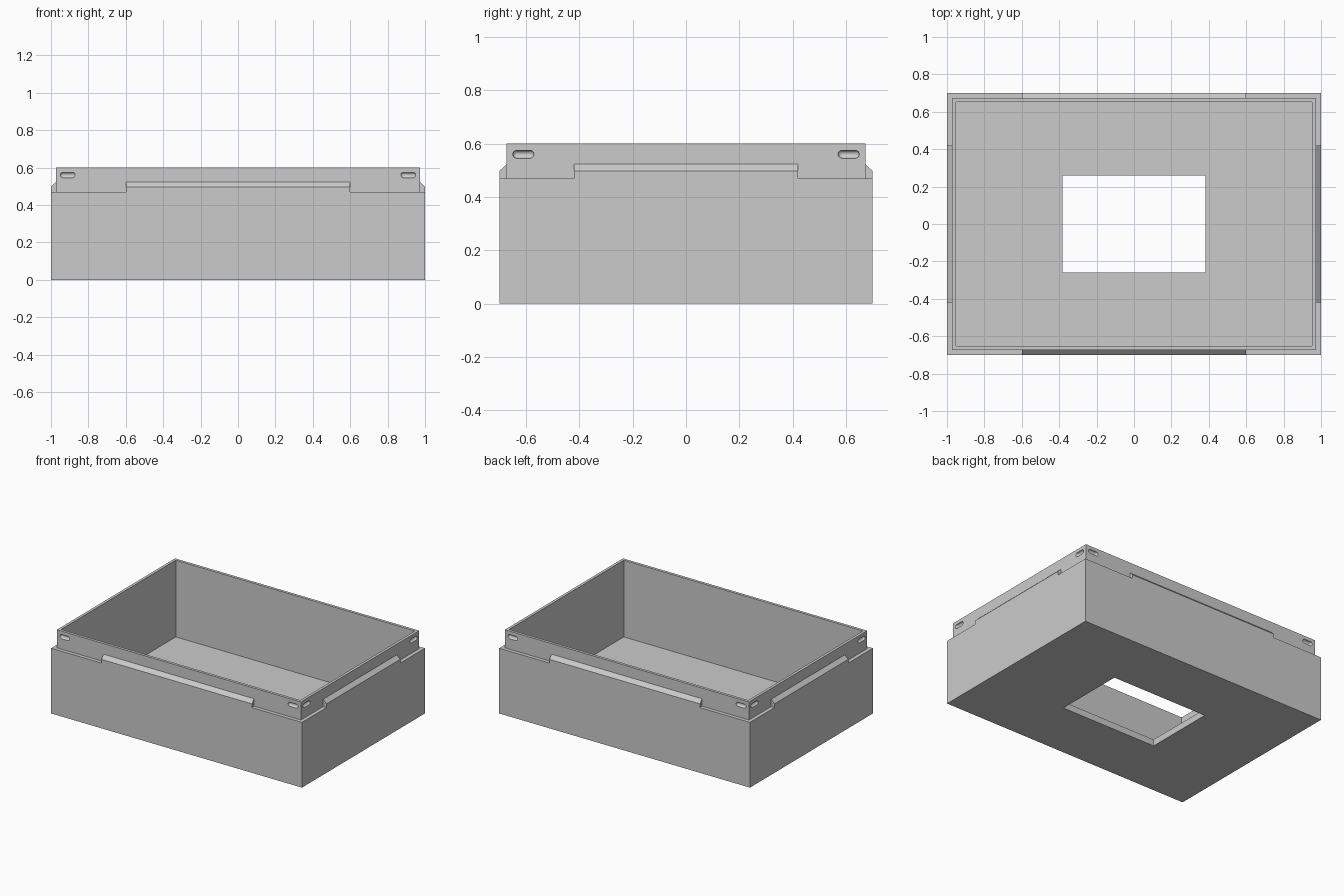
import bpy
import bmesh
from math import pi
from mathutils import Matrix, Vector

# Main dimensions
HALF_X, HALF_Y = 1.0, 0.7
SHOULDER, TOP = 0.47, 0.6
LIP_INSET, WALL, FLOOR = 0.027, 0.047, 0.047
HOLE_X, HOLE_Y = 0.383, 0.258

if "Cube" in bpy.data.objects:
    bpy.data.objects.remove(bpy.data.objects["Cube"], do_unlink=True)

grey = bpy.data.materials.new("plain grey")
grey.use_nodes = True
colour = (0.6, 0.6, 0.6, 1)
grey.diffuse_color = colour
grey.node_tree.nodes["Principled BSDF"].inputs["Base Color"].default_value = colour


def make_object(name, bm):
    bmesh.ops.recalc_face_normals(bm, faces=bm.faces[:])
    mesh = bpy.data.meshes.new(name)
    bm.to_mesh(mesh)
    bm.free()
    mesh.materials.append(grey)
    obj = bpy.data.objects.new(name, mesh)
    bpy.context.collection.objects.link(obj)
    return obj


def rectangle(bm, hx, hy, z):
    return [bm.verts.new((sx * hx, sy * hy, z))
            for sx, sy in ((-1, -1), (1, -1), (1, 1), (-1, 1))]


# Tray: closed chain of rectangles around the wall, lip, floor and opening
def build_tray():
    bm = bmesh.new()
    inset = lambda d, z: rectangle(bm, HALF_X - d, HALF_Y - d, z)
    rings = [inset(0, 0), inset(0, SHOULDER),
             inset(LIP_INSET, SHOULDER), inset(LIP_INSET, TOP),
             inset(WALL, TOP), inset(WALL, FLOOR),
             rectangle(bm, HOLE_X, HOLE_Y, FLOOR), rectangle(bm, HOLE_X, HOLE_Y, 0)]
    for a, b in zip(rings, rings[1:] + rings[:1]):
        for i in range(4):
            j = (i + 1) % 4
            bm.faces.new((a[i], a[j], b[j], b[i]))
    return make_object("tray", bm)


# Ledge: chamfered strip on the shoulder, extruded along one side
def build_ledge(name, half_length, reach, angle):
    bm = bmesh.new()
    back = reach - LIP_INSET
    profile = [(back, SHOULDER), (reach, SHOULDER), (reach, 0.497), (back, 0.523)]
    face = bm.faces.new([bm.verts.new((-half_length, -d, z)) for d, z in profile])
    moved = bmesh.ops.extrude_face_region(bm, geom=[face])["geom"]
    bmesh.ops.translate(bm, vec=(2 * half_length, 0, 0),
                        verts=[v for v in moved if isinstance(v, bmesh.types.BMVert)])
    bm.transform(Matrix.Rotation(angle, 4, "Z"))
    make_object(name, bm)


# Slot cutters: capsules lying half inside the lip near each corner
def build_slot_cutter():
    bm = bmesh.new()
    radius, reach = 0.015, 0.025
    for sx in (-1, 1):
        for sy in (-1, 1):
            lip_x, lip_y = HALF_X - LIP_INSET, HALF_Y - LIP_INSET
            for centre, along in (
                    (Vector((sx * 0.91, sy * lip_y, 0.56)), Vector((1, 0, 0))),
                    (Vector((sx * lip_x, sy * 0.61, 0.56)), Vector((0, 1, 0)))):
                verts = []
                for side in (-reach, reach):
                    verts += bmesh.ops.create_uvsphere(
                        bm, u_segments=16, v_segments=8, radius=radius,
                        matrix=Matrix.Translation(centre + along * side))["verts"]
                hull = bmesh.ops.convex_hull(bm, input=verts)
                inside = {g for g in hull["geom_interior"] + hull["geom_unused"]
                          if isinstance(g, bmesh.types.BMVert)}
                bmesh.ops.delete(bm, geom=list(inside), context="VERTS")
    return make_object("slot_cutter", bm)


tray = build_tray()
cutter = build_slot_cutter()
cutter.hide_render = True

# Carve the slots, then discard the cutter
cut = tray.modifiers.new("slots", "BOOLEAN")
cut.operation = "DIFFERENCE"
cut.solver = "EXACT"
cut.object = cutter
bpy.ops.object.select_all(action="DESELECT")
tray.select_set(True)
bpy.context.view_layer.objects.active = tray
bpy.ops.object.modifier_apply(modifier=cut.name)
bpy.data.objects.remove(cutter, do_unlink=True)
bpy.ops.object.shade_smooth_by_angle(angle=pi / 6)

# Ledges on all four sides
sides = ("front", "left", "back", "right")
for i, side in enumerate(sides):
    long_side = i % 2 == 0
    build_ledge(side + "_ledge", 0.6 if long_side else 0.42,
                HALF_Y if long_side else HALF_X, i * pi / 2)
